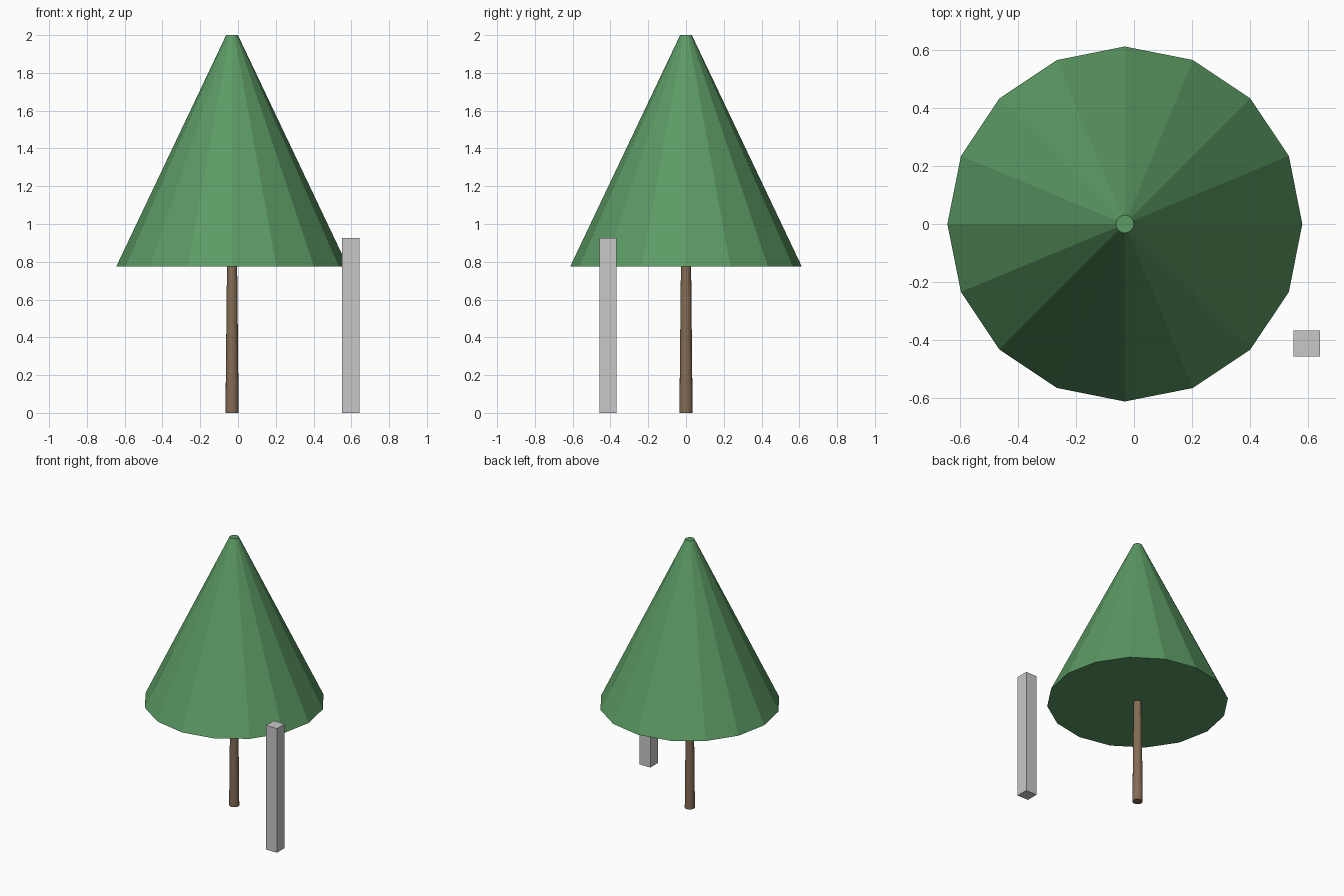
import bpy

if "Cube" in bpy.data.objects:
    bpy.data.objects.remove(bpy.data.objects["Cube"])


def material(name, rgb):
    m = bpy.data.materials.new(name)
    m.diffuse_color = (*rgb, 1.0)
    m.use_nodes = True
    m.node_tree.nodes["Principled BSDF"].inputs["Base Color"].default_value = m.diffuse_color
    return m


def tapered(name, r_bottom, r_top, z0, z1, mat, x=-0.0315, y=0.0, sides=16):
    """Flat-faced, capped frustum between two heights."""
    bpy.ops.mesh.primitive_cone_add(
        vertices=sides, radius1=r_bottom, radius2=r_top,
        depth=z1 - z0, location=(x, y, (z0 + z1) / 2))
    ob = bpy.context.object
    ob.name = name
    ob.data.materials.append(mat)
    return ob


leaf_green = material("leaf_green", (0.107, 0.328, 0.127))
bark_brown = material("bark_brown", (0.235, 0.15, 0.09))
post_grey = material("post_grey", (0.58, 0.58, 0.58))

# Trunk and conical crown
tapered("trunk", 0.035, 0.027, 0.0, 0.777, bark_brown)
tapered("crown", 0.613, 0.031, 0.775, 2.0, leaf_green)

# Square post beside the tree
bpy.ops.mesh.primitive_cube_add(size=1, location=(0.597, -0.413, 0.4625))
post = bpy.context.object
post.name = "post"
post.scale = (0.091, 0.091, 0.925)
bpy.ops.object.transform_apply(location=False, rotation=False, scale=True)
post.data.materials.append(post_grey)
